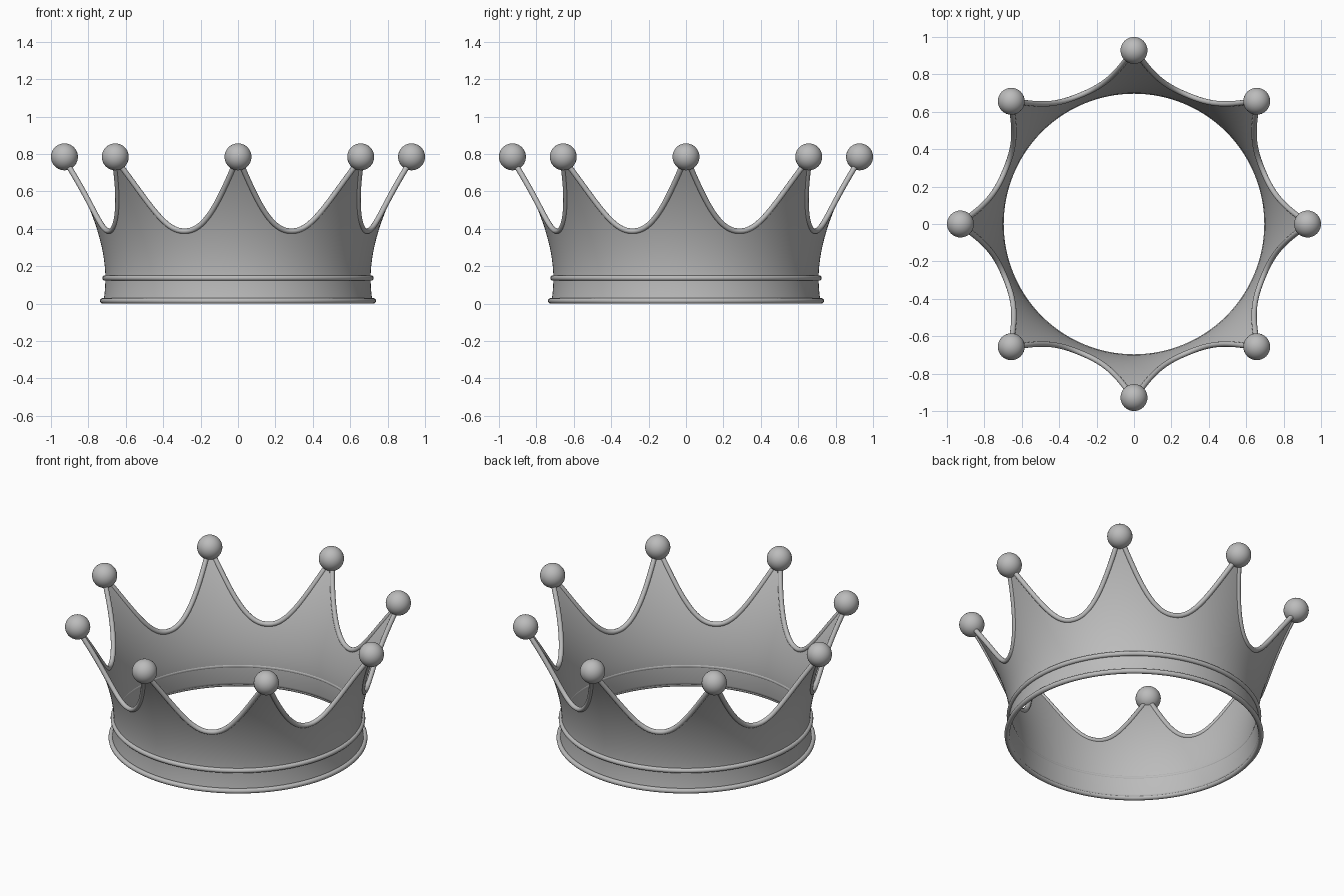
import bpy, bmesh
from math import sin, cos, pi

cube = bpy.data.objects.get("Cube")
if cube:
    bpy.data.objects.remove(cube, do_unlink=True)

POINTS = 8
STEP = 2 * pi / POINTS
VALLEY_Z, TIP_Z = 0.388, 0.785
TIP_R, BALL_R = 0.928, 0.072
THICK = 0.01

metal = bpy.data.materials.new("grey_metal")
metal.use_nodes = True
grey = (0.5, 0.5, 0.5, 1)
metal.diffuse_color = grey
metal.node_tree.nodes["Principled BSDF"].inputs["Base Color"].default_value = grey


def wall_radius(z):
    """Outer radius: slightly flared foot, then an outward sweep to the tips."""
    if z < 0.14:
        return 0.709 + 0.012 * ((0.14 - z) / 0.14) ** 2
    return 0.709 + 0.515 * (z - 0.14) ** 1.8


def edge_height(angle):
    """Height of the scalloped edge; tips lie at multiples of STEP."""
    t = abs((angle / STEP) % 1 - 0.5) * 2
    return VALLEY_Z + (TIP_Z - VALLEY_Z) * t ** 2.15


def on_wall(angle, z, inset=0.0):
    r = wall_radius(z) - inset
    return (r * cos(angle), r * sin(angle), z)


def finish(obj, name):
    obj.name = name
    obj.data.materials.clear()
    obj.data.materials.append(metal)
    bpy.ops.object.select_all(action='DESELECT')
    obj.select_set(True)
    bpy.context.view_layer.objects.active = obj
    if obj.type == 'MESH':
        bpy.ops.object.shade_smooth_by_angle(angle=0.7)


# Crown wall: vertical columns, each stretched up to the scalloped edge
COLS, FOOT, ROWS = 320, 6, 20
bm = bmesh.new()
columns = []
for i in range(COLS):
    a = 2 * pi * i / COLS
    top = edge_height(a)
    heights = [0.01 + 0.13 * j / FOOT for j in range(FOOT)]
    heights += [0.14 + (top - 0.14) * j / ROWS for j in range(ROWS + 1)]
    columns.append([bm.verts.new(on_wall(a, z)) for z in heights])
for i, col in enumerate(columns):
    nxt = columns[(i + 1) % COLS]
    for j in range(len(col) - 1):
        bm.faces.new((col[j], nxt[j], nxt[j + 1], col[j + 1]))
mesh = bpy.data.meshes.new("crown_wall")
bm.to_mesh(mesh)
bm.free()
wall = bpy.data.objects.new("crown_wall", mesh)
bpy.context.collection.objects.link(wall)
finish(wall, "crown_wall")
solid = wall.modifiers.new("thickness", 'SOLIDIFY')
solid.thickness = THICK
solid.offset = -1

# Rolled edge: one round bead per valley, ending inside the tip balls
SAMPLES = 48
bead = bpy.data.curves.new("rolled_edge", 'CURVE')
bead.dimensions = '3D'
bead.bevel_depth = 0.0145
bead.bevel_resolution = 4
bead.use_fill_caps = True
for k in range(POINTS):
    line = bead.splines.new('POLY')
    line.points.add(SAMPLES)
    for i, p in enumerate(line.points):
        a = STEP * (k + i / SAMPLES)
        p.co = (*on_wall(a, edge_height(a), THICK / 2), 1)
    line.use_smooth = True
edge = bpy.data.objects.new("rolled_edge", bead)
bpy.context.collection.objects.link(edge)
finish(edge, "rolled_edge")

# Base rings
for name, radius, z, minor in (("bottom_ring", 0.723, 0.015, 0.015),
                               ("upper_ring", 0.711, 0.137, 0.0145)):
    bpy.ops.mesh.primitive_torus_add(major_radius=radius, minor_radius=minor,
                                     major_segments=128, minor_segments=14,
                                     location=(0, 0, z))
    finish(bpy.context.object, name)

# Tip balls
for k in range(POINTS):
    a = k * STEP
    bpy.ops.mesh.primitive_uv_sphere_add(segments=32, ring_count=20, radius=BALL_R,
                                         location=(TIP_R * cos(a), TIP_R * sin(a), TIP_Z))
    finish(bpy.context.object, "tip_ball_%d" % (k + 1))
